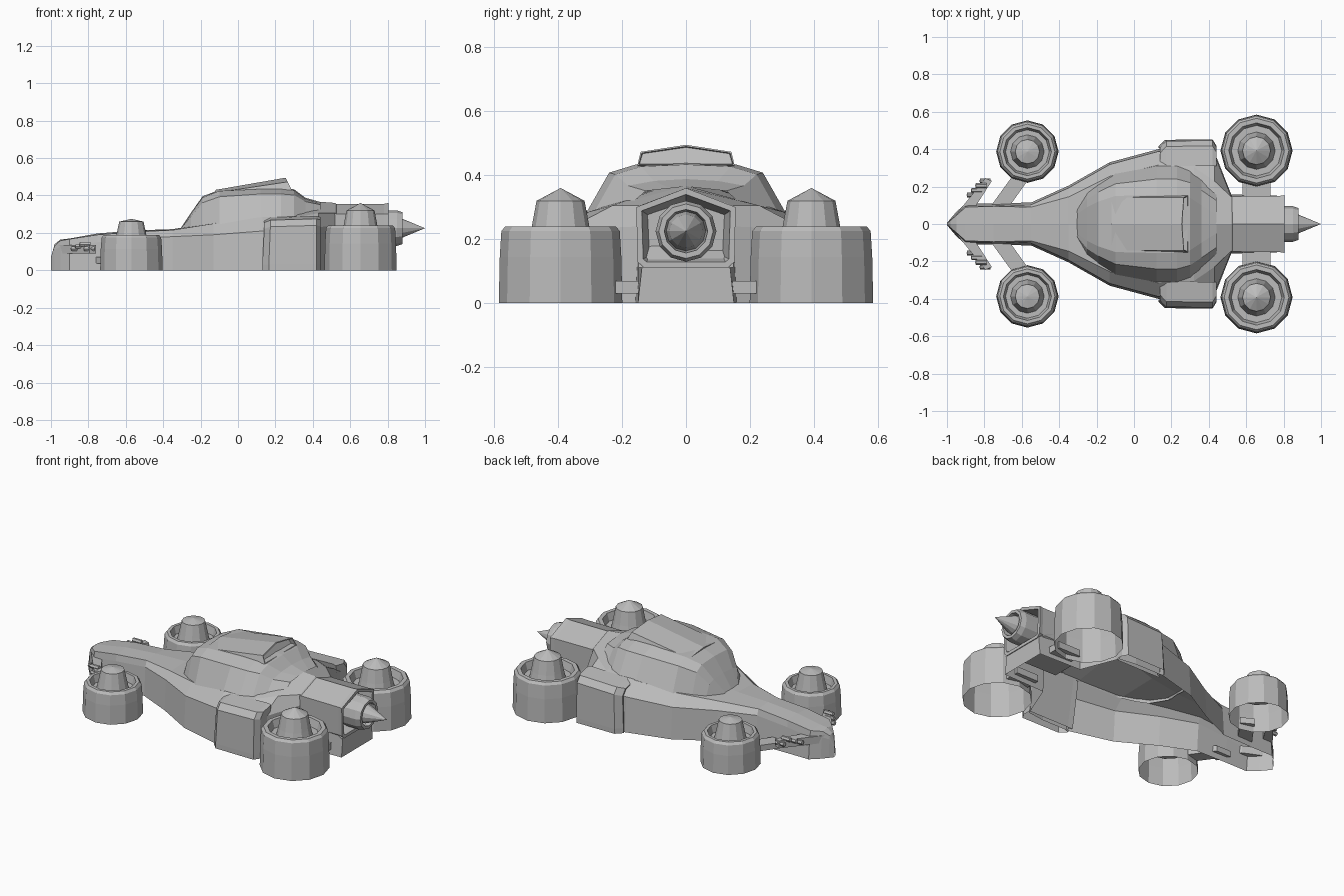
import bpy, bmesh
from math import sin, cos, tau
from mathutils import Vector

cube = bpy.data.objects.get("Cube")
if cube:
    bpy.data.objects.remove(cube, do_unlink=True)

grey = bpy.data.materials.new("plain_grey")
grey.use_nodes = True
grey.diffuse_color = (0.5, 0.5, 0.5, 1)
grey.node_tree.nodes["Principled BSDF"].inputs["Base Color"].default_value = (0.5, 0.5, 0.5, 1)


def finish(name, bm):
    """Turn a bmesh into a flat shaded object."""
    bmesh.ops.recalc_face_normals(bm, faces=bm.faces)
    mesh = bpy.data.meshes.new(name)
    bm.to_mesh(mesh)
    bm.free()
    mesh.materials.append(grey)
    obj = bpy.data.objects.new(name, mesh)
    bpy.context.collection.objects.link(obj)
    return obj


def loft(name, rings, closed=True, start=True, end=True, inset=None):
    """Skin a row of point rings; inset = (cap index, rim, taper, depth) sinks a cap."""
    bm = bmesh.new()
    rows = [[bm.verts.new(p) for p in ring] for ring in rings]
    n = len(rows[0])
    for a, b in zip(rows, rows[1:]):
        for i in range(n if closed else n - 1):
            j = (i + 1) % n
            bm.faces.new((a[i], a[j], b[j], b[i]))
    caps = [bm.faces.new(rows[k]) for k, on in ((0, start), (-1, end)) if on]
    bmesh.ops.recalc_face_normals(bm, faces=bm.faces)
    if inset:
        which, rim, taper, depth = inset
        cap = caps[which]
        inward = -Vector((cap.normal.x, 0, 0)).normalized()
        for width in (rim, taper):
            bmesh.ops.inset_region(bm, faces=[cap], thickness=width, depth=0)
        bmesh.ops.translate(bm, verts=cap.verts, vec=inward * depth)
    bmesh.ops.remove_doubles(bm, verts=bm.verts, dist=0.0005)
    return finish(name, bm)


def mirrored(half):
    """Complete a half section, given from the side up to the centre line."""
    return half + [(x, -y, z) for x, y, z in reversed(half[:-1])]


def lathe(name, profile, centre, sides, axis="Z"):
    """Revolve (radius, height) pairs around an axis."""
    rings = []
    for r, h in profile:
        ring = []
        for i in range(sides):
            u, v = r * cos(tau * i / sides), r * sin(tau * i / sides)
            ring.append(Vector(centre) + Vector((u, v, h) if axis == "Z" else (h, u, v)))
        rings.append(ring)
    return loft(name, rings, start=False, end=False)


def plate(name, outline, low, high, side=1):
    """Flat prism from a plan outline."""
    return loft(name, [[(x, y * side, z) for x, y in outline] for z in (low, high)])


# Hull: open underneath; x, half width, shoulder z, deck half width, deck z, ridge z
hull = []
for x, w, shoulder, deck, deck_z, ridge in [
        (-1.00, 0.005, 0.04, 0.003, 0.06, 0.07),
        (-0.98, 0.03, 0.11, 0.02, 0.13, 0.14),
        (-0.95, 0.065, 0.125, 0.045, 0.158, 0.164),
        (-0.90, 0.11, 0.13, 0.09, 0.167, 0.17),
        (-0.75, 0.11, 0.15, 0.095, 0.19, 0.197),
        (-0.55, 0.115, 0.17, 0.09, 0.205, 0.213),
        (-0.35, 0.205, 0.18, 0.145, 0.215, 0.22),
        (-0.13, 0.33, 0.19, 0.255, 0.25, 0.255),
        (0.13, 0.40, 0.21, 0.315, 0.285, 0.33),
        (0.32, 0.40, 0.22, 0.305, 0.285, 0.39),
        (0.43, 0.385, 0.23, 0.23, 0.305, 0.367),
        (0.52, 0.158, 0.24, 0.145, 0.305, 0.36),
        (0.80, 0.15, 0.11, 0.148, 0.112, 0.115)]:
    hull.append(mirrored([(x, w, 0), (x, w - min(0.012, w / 5), shoulder),
                          (x, deck, deck_z), (x, 0, ridge)]))
loft("hull", hull, closed=False, start=False)

# Cabin dome: x, base half width, base z, top half width, top z
dome = []
for x, w, base, top, z in [
        (-0.31, 0.07, 0.215, 0.05, 0.22),
        (-0.25, 0.17, 0.215, 0.09, 0.31),
        (-0.19, 0.215, 0.225, 0.12, 0.395),
        (-0.10, 0.27, 0.245, 0.15, 0.43),
        (0.12, 0.313, 0.28, 0.155, 0.44),
        (0.23, 0.313, 0.28, 0.155, 0.44),
        (0.30, 0.29, 0.28, 0.14, 0.433),
        (0.36, 0.25, 0.285, 0.10, 0.388),
        (0.44, 0.19, 0.295, 0.05, 0.365)]:
    mid = top + 0.54 * (w - top)
    dome.append(mirrored([(x, w, base), (x, mid, base + 0.8 * (z - base)),
                          (x, top, z - 0.006), (x, 0, z)]))
loft("cabin_dome", dome, closed=False, start=False, end=False)

# Roof scoop with an opening at the back
scoop = [mirrored([(x, w, low), (x, w - 0.01, edge), (x, 0, top)])
         for x, w, low, edge, top in [(-0.12, 0.15, 0.40, 0.415, 0.43),
                                      (0.255, 0.152, 0.43, 0.473, 0.495)]]
scoop[1] = [(x + (0.495 - z) * 0.5, y, z) for x, y, z in scoop[1]]
loft("roof_scoop", scoop, inset=(1, 0.006, 0.003, 0.03))

# Engine housing with a funnel sunk into its back
housing = [mirrored([(x, 0.13 * s, 0.11), (x, 0.152 * s, 0.13), (x, 0.155 * s, 0.30), (x, 0, top)])
           for x, s, top in [(0.46, 0.95, 0.355), (0.78, 0.97, 0.355), (0.805, 1, 0.36)]]
loft("engine_housing", housing, inset=(1, 0.02, 0.022, 0.08))
lathe("engine_nozzle", [(0.095, 0.72), (0.095, 0.85), (0.085, 0.88), (0.068, 0.88), (0.06, 0.80)],
      (0, 0, 0.225), 12, "X")
lathe("engine_cone", [(0.065, 0.80), (0.052, 0.875), (0, 1.0)], (0, 0, 0.225), 12, "X")

for side, label in ((1, "left"), (-1, "right")):
    # Wheel shells, open underneath, with a raised hub
    for end, x, y, r, rim, hub, neck, peak in [
            ("front", -0.57, 0.387, 0.167, 0.19, 0.09, 0.26, 0.275),
            ("rear", 0.655, 0.392, 0.193, 0.24, 0.10, 0.32, 0.36)]:
        lathe(f"{label}_{end}_wheel",
              [(r, 0), (r - 0.003, rim * 0.6), (r - 0.008, rim - 0.015), (r - 0.02, rim),
               (r * 0.77, rim), (r * 0.7, rim - 0.045), (hub, rim - 0.045),
               (hub - 0.01, rim), (hub - 0.025, neck), (0, peak)], (x, y * side, 0), 12)

    # Struts between hull and wheels
    plate(f"{label}_front_strut", [(-0.77, 0.09), (-0.67, 0.09), (-0.57, 0.23), (-0.64, 0.27)],
          0.035, 0.07, side)
    plate(f"{label}_rear_strut", [(0.58, 0.13), (0.73, 0.13), (0.73, 0.23), (0.58, 0.23)],
          0.03, 0.07, side)

    # Swept nose wing with a row of small tubes on its front edge
    plate(f"{label}_nose_wing", [(-0.96, 0.04), (-0.85, 0.09), (-0.76, 0.23), (-0.795, 0.245)],
          0.09, 0.135, side)
    for i in range(4):
        at = (-0.865 + 0.023 * i, side * (0.155 + 0.025 * i), 0.115 + 0.012 * (i % 3))
        lathe(f"{label}_nose_tube_{i + 1}",
              [(0, -0.03), (0.013, -0.027), (0.013, 0.03), (0, 0.03)], at, 6, "X")

    # Side pod with an intake at its front, open towards the hull
    pod = [[(x, side * y, 0.0), (x, side * y, 0.03),
            (x + lean, side * (y - 0.006), top - 0.035), (x + lean, side * (y - 0.035), top),
            (x + lean, side * 0.31, top + 0.015), (x, side * 0.37, 0.0)]
           for x, y, top, lean in [(0.13, 0.415, 0.255, 0.01), (0.165, 0.45, 0.268, 0.008),
                                   (0.42, 0.452, 0.275, 0), (0.44, 0.42, 0.27, 0)]]
    loft(f"{label}_side_pod", pod, closed=False, inset=(0, 0.008, 0.004, 0.02))
